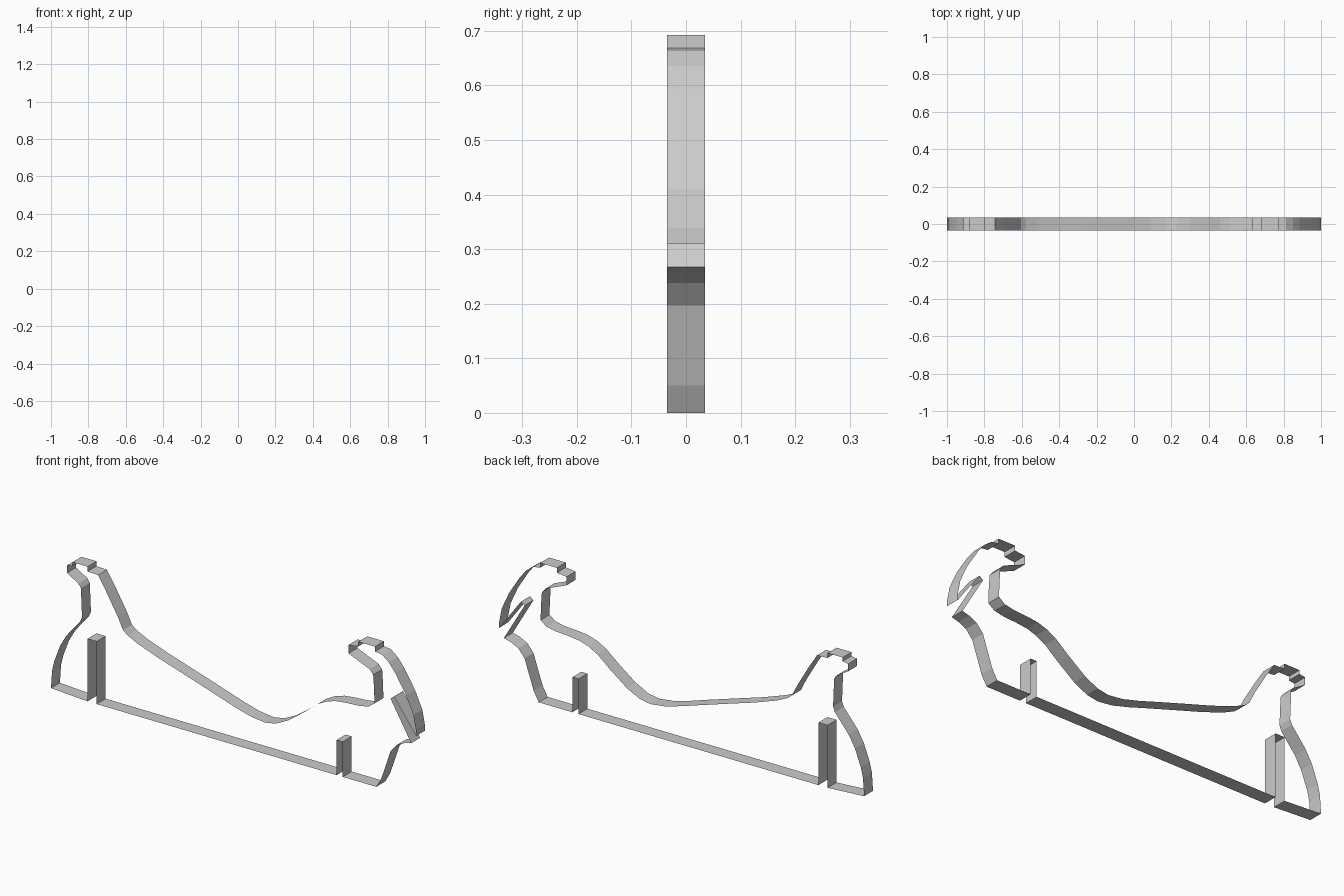
import bpy

HALF_DEPTH = 0.035


def ribbon(name, pts):
    """Open wall of flat panels following (x, z) points, clockwise seen from the front."""
    verts = [(x, y, z) for x, z in pts for y in (-HALF_DEPTH, HALF_DEPTH)]
    faces = [(2 * i, 2 * i + 2, 2 * i + 3, 2 * i + 1) for i in range(len(pts) - 1)]
    mesh = bpy.data.meshes.new(name)
    mesh.from_pydata(verts, [], faces)
    obj = bpy.data.objects.new(name, mesh)
    bpy.context.collection.objects.link(obj)
    return obj


def slot(right, left, height):
    """Upright slot cut into the bottom edge."""
    return [(right, 0), (right, height), (left, height), (left, 0)]


# Shared joints between the parts
left_foot, left_throat = (-1.0, 0.012), (-0.83, 0.41)
left_nape, spine_end = (-0.742, 0.64), (0.772, 0.41)
neck_tip, chest_top, right_foot = (1.0, 0.31), (0.973, 0.267), (0.782, 0)

# Left chest curve
ribbon("left_chest", [left_foot, (-0.994, 0.10), (-0.982, 0.15), (-0.95, 0.235),
                      (-0.915, 0.295), (-0.875, 0.343), (-0.84, 0.385), left_throat])

# Left head with stepped brow
ribbon("left_head", [left_throat, (-0.833, 0.48), (-0.836, 0.55), (-0.85, 0.57),
                     (-0.912, 0.606), (-0.912, 0.643), (-0.882, 0.648), (-0.882, 0.667),
                     (-0.80, 0.667), (-0.80, 0.643), left_nape])

# Long saddle line between the heads
ribbon("saddle", [left_nape, (-0.70, 0.575), (-0.635, 0.465), (-0.605, 0.405),
                  (-0.58, 0.385), (-0.52, 0.357), (-0.40, 0.315), (-0.26, 0.272),
                  (-0.10, 0.222), (0.0, 0.19), (0.09, 0.165), (0.17, 0.155),
                  (0.23, 0.165), (0.30, 0.20), (0.39, 0.266), (0.46, 0.323),
                  (0.51, 0.35), (0.56, 0.365), (0.62, 0.372), (0.69, 0.376),
                  (0.74, 0.386), spine_end])

# Right head with stepped brow
ribbon("right_head", [spine_end, (0.77, 0.48), (0.765, 0.55), (0.745, 0.573),
                      (0.69, 0.595), (0.63, 0.62), (0.63, 0.662), (0.683, 0.668),
                      (0.683, 0.692), (0.775, 0.692), (0.775, 0.668), (0.813, 0.663)])

# Right outer neck
ribbon("right_neck", [(0.813, 0.663), (0.85, 0.635), (0.885, 0.592), (0.945, 0.497),
                      (0.985, 0.41), (0.999, 0.34), neck_tip])

# Slanted slot below the right neck
ribbon("slanted_slot", [neck_tip, (0.879, 0.473), (0.86, 0.458), chest_top])

# Right chest curve
ribbon("right_chest", [chest_top, (0.935, 0.257), (0.895, 0.238), (0.86, 0.197),
                       (0.81, 0.05), right_foot])

# Bottom edge with two upright slots
ribbon("base", [right_foot] + slot(0.598, 0.565, 0.174)
       + slot(-0.75, -0.80, 0.31) + [left_foot])
